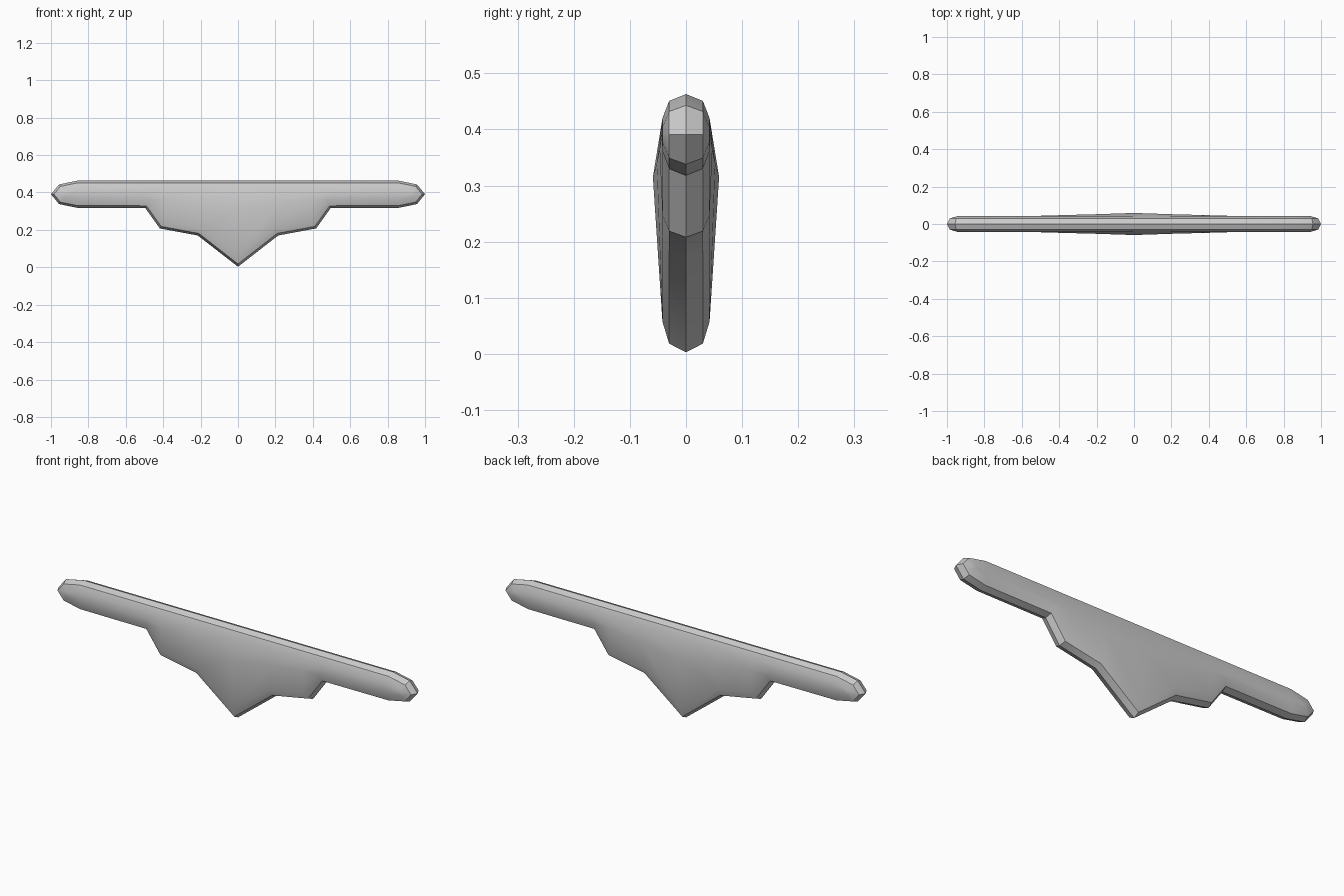
import bpy, bmesh, math
from mathutils import Vector

if "Cube" in bpy.data.objects:
    bpy.data.objects.remove(bpy.data.objects["Cube"])

TOP = 0.463
MID = 0.391
# columns of the right half: x, top z, bottom z, spine (x, z, depth)
COLS = [
    (0.00, TOP, 0.003, (0.00, 0.315, 0.059)),
    (0.215, TOP, 0.170, (0.21, 0.340, 0.052)),
    (0.418, TOP, 0.208, (0.40, 0.365, 0.047)),
    (0.496, TOP, 0.317, (0.50, 0.385, 0.044)),
    (0.86, TOP, 0.318, (0.86, MID, 0.043)),
    (0.957, 0.443, 0.338, (0.915, MID, 0.0425)),
]
full = [(-x, t, b, (-s[0], s[1], s[2])) for x, t, b, s in reversed(COLS[1:])] + COLS
N = len(full)

# outline: right tip, underside right to left, left tip, top left to right
outline = ([Vector((1.0, MID))] + [Vector((c[0], c[2])) for c in reversed(full)]
           + [Vector((-1.0, MID))] + [Vector((c[0], c[1])) for c in full])
L = len(outline)


def inset(d):
    """Mitred inset of the clockwise outline."""
    pts = []
    for i, p in enumerate(outline):
        a = (p - outline[i - 1]).normalized()
        b = (outline[(i + 1) % L] - p).normalized()
        na, nb = Vector((a.y, -a.x)), Vector((b.y, -b.x))
        pts.append(p + (na + nb) * (d / (1 + na.dot(nb))))
    return pts


bm = bmesh.new()


def ring(d, y):
    return [bm.verts.new((p.x, y, p.y)) for p in inset(d)]


edge = ring(0, 0)
for side in (-1, 1):
    # bevelled rim
    rings = [edge, ring(0.012, side * 0.03), ring(0.043, side * 0.042)]
    for r0, r1 in zip(rings, rings[1:]):
        for i in range(L):
            j = (i + 1) % L
            bm.faces.new((r0[i], r0[j], r1[j], r1[i]))
    # bulging broad face with a central spine
    inner = rings[2]
    spine = [bm.verts.new((s[0], side * s[2], s[1])) for *_, s in full]
    low = inner[1:N + 1][::-1]
    high = inner[N + 2:]
    for i in range(N - 1):
        bm.faces.new((low[i], low[i + 1], spine[i + 1], spine[i]))
        bm.faces.new((spine[i], spine[i + 1], high[i + 1], high[i]))
    for tip, k in ((inner[0], N - 1), (inner[N + 1], 0)):
        bm.faces.new((low[k], tip, spine[k]))
        bm.faces.new((spine[k], tip, high[k]))

bmesh.ops.recalc_face_normals(bm, faces=bm.faces[:])
mesh = bpy.data.meshes.new("crossguard")
bm.to_mesh(mesh)
bm.free()
guard = bpy.data.objects.new("crossguard", mesh)
bpy.context.collection.objects.link(guard)
bpy.context.view_layer.objects.active = guard
guard.select_set(True)
bpy.ops.object.shade_smooth_by_angle(angle=math.radians(35))
